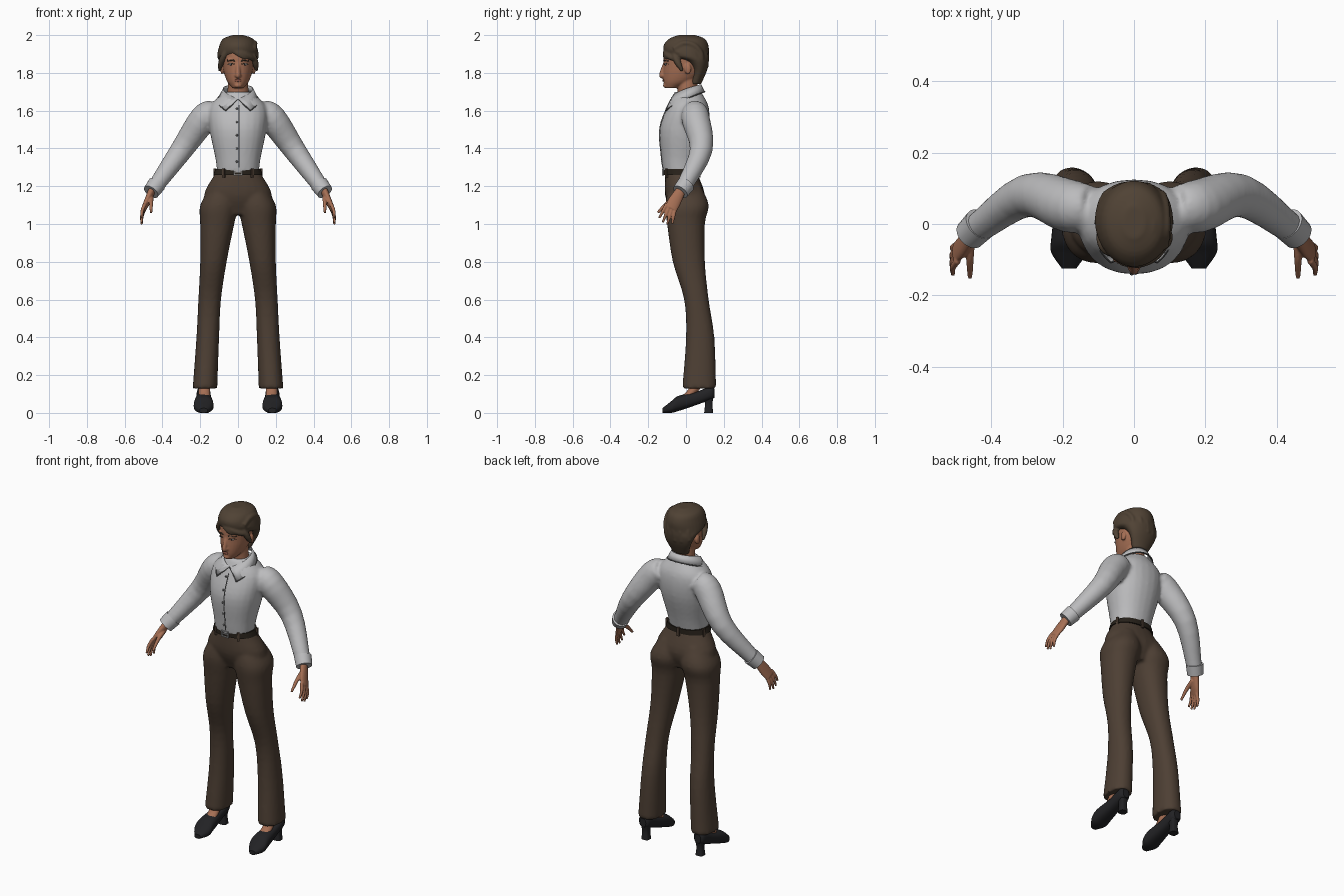
import bpy, bmesh, math
from mathutils import Vector, Matrix

if "Cube" in bpy.data.objects:
    bpy.data.objects.remove(bpy.data.objects["Cube"])
X, Y, Z = Vector((1, 0, 0)), Vector((0, 1, 0)), Vector((0, 0, 1))


def material(name, *rgb):
    mat = bpy.data.materials.new(name)
    mat.use_nodes = True
    mat.diffuse_color = (*rgb, 1)
    shader = next(node for node in mat.node_tree.nodes if node.type == "BSDF_PRINCIPLED")
    shader.inputs["Base Color"].default_value = (*rgb, 1)
    return mat


SKIN = material("warm skin", .38, .16, .09)
LIPS = material("lip rose", .26, .09, .06)
HAIR = material("brown hair", .08, .055, .035)
SHIRT = material("pale grey cotton", .5, .5, .51)
SEAM = material("seam grey", .11, .11, .11)
CLOTH = material("brown trouser cloth", .075, .05, .034)
LEATHER = material("dark belt leather", .02, .015, .01)
METAL = material("buckle silver", .4, .4, .4)
BLACK = material("black leather", .016, .016, .018)
WHITE = material("eye white", .5, .46, .43)


def smooth_path(rings, steps):
    """Points on a smooth curve through all ring values."""
    points = [Vector(ring) for ring in rings]
    extended = [2 * points[0] - points[1], *points, 2 * points[-1] - points[-2]]
    path = []
    for before, start, end, after in zip(extended, extended[1:], extended[2:], extended[3:]):
        leave, arrive = (end - before) / 2, (after - start) / 2
        for step in range(steps):
            t = step / steps
            path.append(start + (end - start) * (t * t * (3 - 2 * t))
                        + leave * (t * (1 - t) ** 2) - arrive * (t * t * (1 - t)))
    return path + [points[-1]]


def signed_power(value, power):
    return math.copysign(abs(value) ** (2 / power), value)


def loft(bm, rings, n=24, steps=4, power=2, axes=None, ref=X, mirror=False):
    """Skin a tube through rings: centre x, y, z, then one or two radii."""
    path = smooth_path(rings, steps)
    centres = [Vector(ring[:3]) for ring in path]
    for side in ((1, -1) if mirror else (1,)):
        loops = []
        for i, (ring, centre) in enumerate(zip(path, centres)):
            if axes:
                u, v = axes
            else:
                tangent = (centres[min(i + 1, len(path) - 1)] - centres[max(i - 1, 0)]).normalized()
                u = tangent.cross(ref).normalized()
                v = u.cross(tangent)
            loop = []
            for k in range(n):
                angle = math.tau * k / n
                point = (centre + u * (ring[3] * signed_power(math.cos(angle), power))
                         + v * (ring[len(ring) - 1] * signed_power(math.sin(angle), power)))
                loop.append(bm.verts.new((point.x * side, point.y, point.z)))
            loops.append(loop)
        for lower, upper in zip(loops, loops[1:]):
            for k in range(n):
                bm.faces.new((lower[k], lower[k - 1], upper[k - 1], upper[k]))
        bm.faces.new(loops[0])
        bm.faces.new(loops[-1])


def stack(bm, rows, **options):
    """Horizontal sections: height, inner x, outer x, front y, back y."""
    loft(bm, [((left + right) / 2, (front + back) / 2, z, (right - left) / 2, (back - front) / 2)
              for z, left, right, front, back in rows], axes=(X, Y), **options)


def centred(bm, rows, **options):
    """Sections symmetrical about the middle: height, half width, front y, back y."""
    stack(bm, [(z, -half, half, front, back) for z, half, front, back in rows], **options)


def ball(bm, loc, size, mirror=False):
    for side in ((1, -1) if mirror else (1,)):
        place = Matrix.Translation((loc[0] * side, loc[1], loc[2])) @ Matrix.Diagonal((*size, 1))
        bmesh.ops.create_uvsphere(bm, u_segments=16, v_segments=10, radius=1, matrix=place)


def box(bm, loc, size, turn=0):
    place = Matrix.Translation(loc) @ Matrix.Rotation(turn, 4, "Z") @ Matrix.Diagonal((*size, 1))
    bmesh.ops.create_cube(bm, size=1, matrix=place)


def finish(name, bm, mat, voxel=0, soften=3):
    """Make the object; a voxel size blends its overlapping pieces into one skin."""
    bmesh.ops.recalc_face_normals(bm, faces=bm.faces)
    mesh = bpy.data.meshes.new(name)
    bm.to_mesh(mesh)
    bm.free()
    mesh.materials.append(mat)
    ob = bpy.data.objects.new(name, mesh)
    bpy.context.collection.objects.link(ob)
    bpy.ops.object.select_all(action="DESELECT")
    ob.select_set(True)
    bpy.context.view_layer.objects.active = ob
    bpy.ops.object.shade_smooth_by_angle(angle=math.radians(40))
    if voxel:
        blend = ob.modifiers.new("Blend", "REMESH")
        blend.mode, blend.voxel_size, blend.use_smooth_shade = "VOXEL", voxel, True
        relax = ob.modifiers.new("Soften", "SMOOTH")
        relax.factor, relax.iterations = .5, soften
    return ob


def front_of(ob, x, z):
    """Point on the front surface of a finished part."""
    graph = bpy.context.evaluated_depsgraph_get()
    return ob.ray_cast(Vector((x, -1, z)), Y, depsgraph=graph)[1]


# Trousers: pelvis blended with two flared legs
bm = bmesh.new()
centred(bm, [(1.27, .12, -.11, .06), (1.15, .18, -.11, .1), (1.05, .12, -.07, .07)], power=2.2)
stack(bm, [(1.2, .01, .14, -.09, .08), (1.1, 0, .2, -.11, .12), (1, .02, .2, -.1, .1),
           (.8, .06, .2, -.07, .1), (.6, .09, .21, -.01, .12), (.4, .1, .22, 0, .15),
           (.13, .11, .24, -.02, .16)], power=2.2, mirror=True)
finish("trousers", bm, CLOTH, voxel=.01)

# Shirt: torso blended with sleeves
bm = bmesh.new()
centred(bm, [(1.27, .11, -.12, .06), (1.35, .12, -.13, .08), (1.5, .15, -.14, .12),
             (1.62, .15, -.1, .12), (1.7, .07, -.06, .08)], power=2.2)
loft(bm, [(.12, .05, 1.6, .06), (.18, .05, 1.56, .075), (.3, .08, 1.39, .06), (.45, -.02, 1.18, .04)],
     mirror=True)
shirt = finish("shirt", bm, SHIRT, voxel=.01)

# Cuffs
bm = bmesh.new()
loft(bm, [(.43, 0, 1.21, .048), (.46, -.03, 1.17, .044)], mirror=True)
finish("shirt_cuffs", bm, SHIRT)

# Button seam lying on the chest, with buttons beside it
bm = bmesh.new()
seam = [front_of(shirt, .005, 1.3 + step * .03) for step in range(12)]
loft(bm, [(*point, .003) for point in seam], n=6, steps=2)
finish("button_seam", bm, SEAM)
bm = bmesh.new()
for step in range(5):
    ball(bm, front_of(shirt, -.006, 1.33 + step * .07), (.006, .004, .006))
finish("shirt_buttons", bm, SEAM)

# Folded collar: a strip around the neck, drooping to two points in front
neckline, fold = [], []
for step in range(-12, 13):
    around = math.pi * step / 12
    droop = math.cos(around / 2)
    neckline.append(Vector((.08 * math.sin(around), .08 * math.cos(around), 1.66 + .08 * droop)))
    spread = around * .8
    fold.append(Vector((.11 * math.sin(spread), .115 * math.cos(spread) - .015, 1.6 + .1 * droop)))
bm = bmesh.new()
for i in range(len(fold) - 1):
    corners = (neckline[i], neckline[i + 1], fold[i + 1], fold[i])
    bm.faces.new([bm.verts.new(corner) for corner in corners])
bmesh.ops.remove_doubles(bm, verts=bm.verts, dist=.0001)
finish("collar", bm, SHIRT).modifiers.new("Thickness", "SOLIDIFY").thickness = .006
bm = bmesh.new()
for line in (fold, (neckline[0], fold[0]), (neckline[-1], fold[-1])):
    loft(bm, [(*point, .003) for point in line], n=6, steps=2, ref=Y + Z * 2)
finish("collar_edging", bm, SEAM)

# Belt, belt loops and buckle
bm = bmesh.new()
centred(bm, [(1.26, .13, -.12, .07), (1.29, .12, -.12, .07)], n=40, steps=1, power=2.2)
finish("belt", bm, LEATHER)
bm = bmesh.new()
for i in range(5):
    around = math.tau * (i + .25) / 5
    box(bm, (.128 * math.cos(around), .097 * math.sin(around) - .025, 1.27), (.014, .012, .05),
        around + math.pi / 2)
finish("belt_loops", bm, CLOTH)
bm = bmesh.new()
for side in (-1, 1):
    box(bm, (side * .02, -.122, 1.275), (.005, .01, .036))
    box(bm, (0, -.122, 1.275 + side * .016), (.044, .01, .005))
box(bm, (0, -.122, 1.275), (.03, .01, .004))
finish("belt_buckle", bm, METAL)

# Head with neck, nose, chin, brow ridge and ears
bm = bmesh.new()
centred(bm, [(1.63, .06, -.04, .06), (1.8, .05, -.05, .06)])
centred(bm, [(1.72, .03, -.11, -.04), (1.76, .06, -.12, .05), (1.83, .08, -.12, .1),
             (1.92, .08, -.11, .1), (1.97, .03, -.04, .05)], n=32)
loft(bm, [(0, -.11, 1.86, .008), (0, -.13, 1.79, .013), (0, -.12, 1.78, .01)], n=12)
ball(bm, (.012, -.122, 1.786), (.008, .008, .007), mirror=True)
ball(bm, (0, -.108, 1.733), (.02, .014, .012))
ball(bm, (.036, -.1, 1.87), (.024, .012, .007), mirror=True)
ball(bm, (.084, .01, 1.82), (.01, .018, .028), mirror=True)
head = finish("head", bm, SKIN, voxel=.005)

# Eyes, brows, lashes and lips, each resting on the face
eye = front_of(head, .036, 1.845)
bm = bmesh.new()
ball(bm, eye, (.014, .004, .005), mirror=True)
finish("eyes", bm, WHITE)
bm = bmesh.new()
ball(bm, eye - Y * .003, (.005, .003, .005), mirror=True)
finish("irises", bm, BLACK)
bm = bmesh.new()
for height, thickness in ((1.868, .004), (1.85, .002)):
    arch = [front_of(head, .036 + shift * .02, height - abs(shift) * .004) for shift in (-1, 0, 1)]
    loft(bm, [(*point, thickness) for point in arch], n=8, ref=Z, mirror=True)
finish("brows_and_lashes", bm, HAIR)
bm = bmesh.new()
ball(bm, front_of(head, 0, 1.76), (.02, .005, .007))
finish("lips", bm, LIPS)


# Hair: short cap, fringe swept sideways and waves running over the crown
def sweep(bm, start, end, high, low):
    line = []
    for step in range(5):
        t = step / 4
        around, z = math.radians(start + (end - start) * t), high + (low - high) * t
        shrink = math.sqrt(1 - (max(z - 1.87, 0) / .14) ** 2)
        line.append((.1 * shrink * math.sin(around), -.11 * shrink * math.cos(around), z,
                     .007 + .01 * math.sin(math.pi * t)))
    loft(bm, line, n=12, ref=Vector((.1, .2, 1)))


bm = bmesh.new()
centred(bm, [(1.74, .05, .02, .08), (1.81, .08, .03, .11), (1.86, .1, -.01, .12), (1.89, .11, -.1, .12),
             (1.94, .1, -.12, .12), (1.98, .08, -.09, .1), (2, .03, -.04, .05)], n=32)
sweep(bm, -40, 75, high=1.94, low=1.86)
sweep(bm, -30, 100, high=1.97, low=1.89)
sweep(bm, -25, 30, high=1.93, low=1.87)
sweep(bm, -30, -80, high=1.94, low=1.81)
sweep(bm, 50, 80, high=1.91, low=1.81)
for wave in range(-2, 3):
    x = wave * .036
    shrink = math.sqrt(1 - (x / .11) ** 2)
    line = []
    for degrees in range(40, 220, 40):
        over = math.radians(degrees)
        line.append((x + .015 * math.sin(over), -.11 * shrink * math.cos(over),
                     1.87 + .115 * shrink * math.sin(over), .016))
    loft(bm, line, n=12)
finish("hair", bm, HAIR, voxel=.006, soften=2)

# Hands: palm, four fingers and thumb
bm = bmesh.new()
loft(bm, [(.45, -.02, 1.19, .025, .02), (.48, -.06, 1.12, .035, .017), (.5, -.08, 1.08, .033, .012)],
     n=16, mirror=True)
for offset, length in ((.028, .085), (.009, .097), (-.009, .096), (-.027, .08)):
    base = Vector((.494, -.08 - offset * .8, 1.092 + offset * .45))
    reach = Vector((.17, -.33 - offset * 6, -.93)).normalized() * length
    loft(bm, [(*base, .01), (*(base + reach * .5 + X * .007), .009), (*(base + reach), .006)],
         n=10, mirror=True)
loft(bm, [(.46, -.05, 1.14, .014), (.46, -.1, 1.11, .011), (.46, -.15, 1.06, .007)], n=10, mirror=True)
finish("hands", bm, SKIN, voxel=.004, soften=2)

# Feet, shoe uppers along the foot, and heels
bm = bmesh.new()
loft(bm, [(.178, 0, .085, .03), (.178, .035, .115, .03), (.178, .07, .17, .03)], axes=(X, Y), mirror=True)
finish("feet", bm, SKIN)
bm = bmesh.new()
loft(bm, [(.182, y, (sole + upper) / 2, half, (upper - sole) / 2) for y, sole, upper, half in (
    (.15, .08, .13, .02), (.13, .07, .14, .035), (.05, .04, .11, .04), (-.04, .01, .09, .05),
    (-.08, 0, .06, .05), (-.125, 0, .025, .02))], power=2.5, axes=(X, Z), mirror=True)
loft(bm, [(.18, .12, .1, .03), (.18, .12, .05, .02), (.18, .12, 0, .024)], power=3, axes=(X, Y), mirror=True)
finish("shoes", bm, BLACK)
